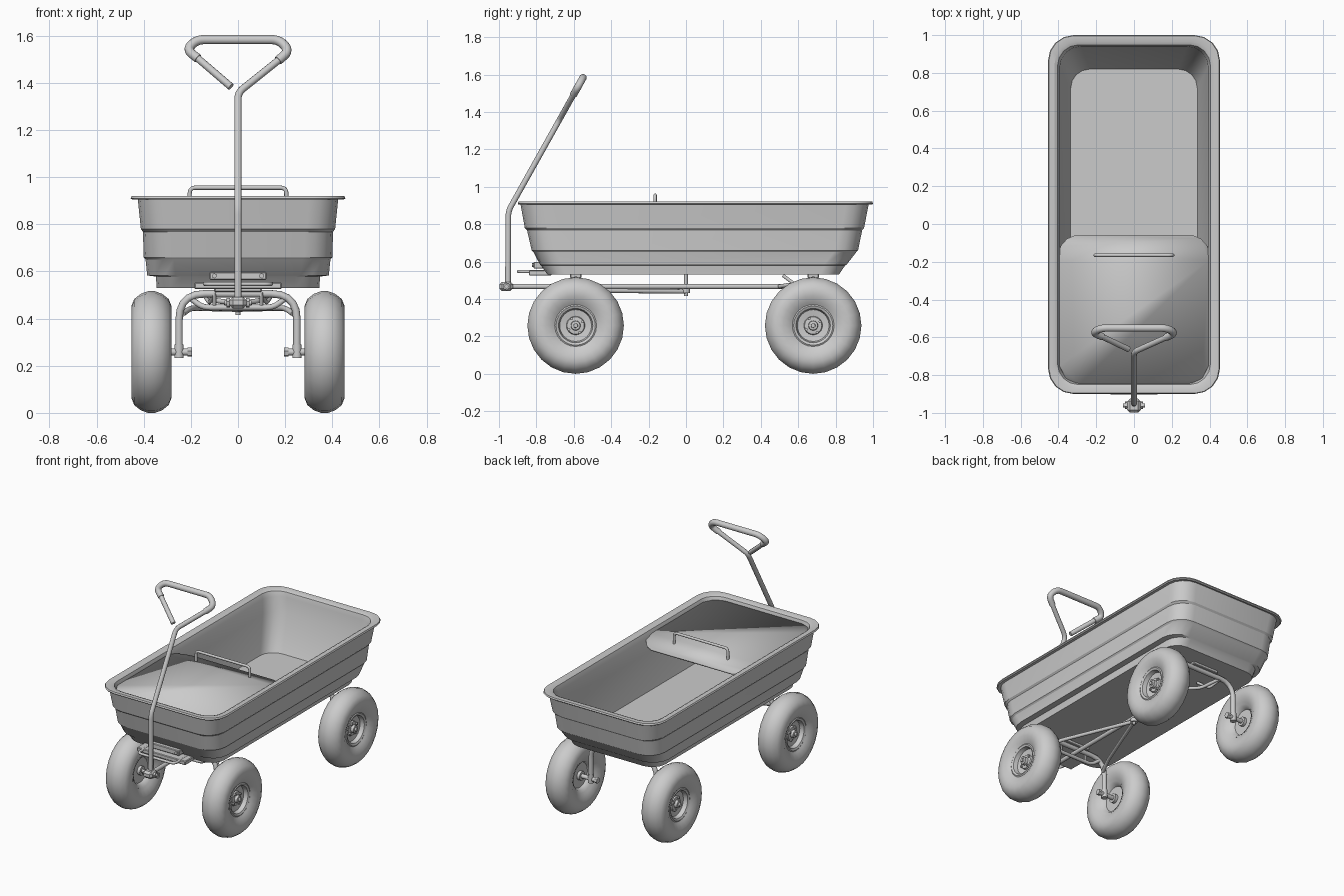
import bpy, bmesh, math
from mathutils import Vector, Matrix

if "Cube" in bpy.data.objects:
    bpy.data.objects.remove(bpy.data.objects["Cube"])


def finish(bm, name, angle=35):
    bmesh.ops.recalc_face_normals(bm, faces=bm.faces)
    me = bpy.data.meshes.new(name)
    bm.to_mesh(me)
    bm.free()
    ob = bpy.data.objects.new(name, me)
    bpy.context.collection.objects.link(ob)
    bpy.ops.object.select_all(action='DESELECT')
    ob.select_set(True)
    bpy.context.view_layer.objects.active = ob
    bpy.ops.object.shade_smooth_by_angle(angle=math.radians(angle))
    return ob


def bridge(bm, rings, close=False):
    n = len(rings[0])
    pairs = list(zip(rings, rings[1:])) + ([(rings[-1], rings[0])] if close else [])
    for a, b in pairs:
        for i in range(n):
            bm.faces.new((a[i], a[(i + 1) % n], b[(i + 1) % n], b[i]))


def tube(name, pts, r, fillet=0.0, sides=12, steps=5):
    """Round bar along a path, with rounded bends."""
    pts = [Vector(p) for p in pts]
    path = [pts[0]]
    for a, p, b in zip(pts, pts[1:], pts[2:]):
        u, v = (a - p), (b - p)
        f = min(fillet, u.length * .48, v.length * .48)
        s, e = p + u.normalized() * f, p + v.normalized() * f
        for k in range(steps + 1 if f > 0 else 1):
            t = k / steps
            path.append(s * (1 - t) ** 2 + p * 2 * t * (1 - t) + e * t * t)
    path.append(pts[-1])
    bm = bmesh.new()
    rings, normal = [], None
    for i, p in enumerate(path):
        d1 = (p - path[i - 1]).normalized() if i else (path[1] - p).normalized()
        d2 = (path[i + 1] - p).normalized() if i < len(path) - 1 else d1
        d = (d1 + d2).normalized()
        if normal is None:
            normal = d.orthogonal()
        normal = (normal - d * normal.dot(d)).normalized()
        side = d.cross(normal)
        rings.append([bm.verts.new(p + (normal * math.cos(q) + side * math.sin(q)) * r)
                      for q in (2 * math.pi * k / sides for k in range(sides))])
    bridge(bm, rings)
    bm.faces.new(rings[0])
    bm.faces.new(rings[-1])
    return finish(bm, name)


def box(name, lo, hi, bevel=0.004):
    bm = bmesh.new()
    lo, hi = Vector(lo), Vector(hi)
    bmesh.ops.create_cube(bm, size=1, matrix=Matrix.Translation((lo + hi) / 2)
                          @ Matrix.Diagonal((*(hi - lo), 1)))
    bmesh.ops.bevel(bm, geom=bm.edges[:], offset=bevel, segments=1, affect='EDGES')
    return finish(bm, name)


def lathe_x(name, profile, centre, side, n=24, close=False):
    """Revolve (radius, outward offset) pairs about the x axis."""
    bm = bmesh.new()
    rings = [[bm.verts.new((centre[0] + side * o, centre[1] + r * math.cos(2 * math.pi * k / n),
                            centre[2] + r * math.sin(2 * math.pi * k / n))) for k in range(n)]
             for r, o in profile]
    bridge(bm, rings, close)
    if not close:
        bm.faces.new(rings[0])
        bm.faces.new(rings[-1])
    return finish(bm, name, 40)


def rounded_ring(bm, hx, y0, y1, z, r, seg=4):
    vs = []
    for cx, cy, a0 in ((hx - r, y1 - r, 0), (r - hx, y1 - r, 90), (r - hx, y0 + r, 180), (hx - r, y0 + r, 270)):
        for k in range(seg + 1):
            a = math.radians(a0 + 90 * k / seg)
            vs.append(bm.verts.new((cx + r * math.cos(a), cy + r * math.sin(a), z)))
    return vs


# Tub: stepped outer wall, rolled rim, inner wall and floor
bm = bmesh.new()
sections = [(.345, -.74, .817, .53, .10), (.348, -.775, .85, .578, .11), (.385, -.78, .858, .583, .12),
            (.392, -.815, .91, .65, .12), (.400, -.825, .92, .66, .12), (.403, -.85, .942, .768, .12),
            (.412, -.862, .952, .78, .12), (.425, -.885, .977, .908, .12), (.448, -.895, .993, .904, .13),
            (.455, -.90, 1.0, .910, .135), (.450, -.896, .996, .920, .13), (.420, -.868, .965, .920, .115),
            (.405, -.850, .948, .912, .11), (.393, -.842, .94, .88, .11), (.386, -.83, .93, .78, .11),
            (.335, -.74, .82, .55, .10)]
rings = [rounded_ring(bm, *s) for s in sections]
bridge(bm, rings)
bm.faces.new(rings[0])
bm.faces.new(rings[-1])
finish(bm, "tub", 25)

# Front lid with a drooping rear lip
bm = bmesh.new()
outline = [(-.395, -.195, .885), (-.395, -.75, .885), (-.36, -.82, .885), (-.29, -.848, .885),
           (.29, -.848, .885), (.36, -.82, .885), (.395, -.75, .885), (.395, -.195, .885)]
deck = [bm.verts.new(p) for p in outline]
lip = [bm.verts.new(p) for p in ((.39, -.12, .865), (.355, -.08, .853), (.31, -.06, .848),
                                (-.31, -.06, .848), (-.355, -.08, .853), (-.39, -.12, .865))]
bm.faces.new(deck)
bm.faces.new([deck[0], deck[-1]] + lip)
lid = finish(bm, "front_lid", 10)
sol = lid.modifiers.new("thickness", 'SOLIDIFY')
sol.thickness = .012
sol.offset = 0
tube("lid_handle", [(-.205, -.165, .87), (-.205, -.165, .955), (.205, -.165, .955), (.205, -.165, .87)], .009, .025)

# Wheels: tyre, dished rim, hub and lug bolts
R = .258
tyre = [(.105, -.055), (.125, -.068), (.16, -.084), (.195, -.085), (.225, -.073), (.247, -.045), (R, -.015),
        (R, .015), (.247, .045), (.225, .073), (.195, .085), (.16, .084), (.125, .068), (.105, .055)]
rim = [(.095, -.05), (.112, -.06), (.112, .06), (.105, .064), (.092, .058), (.085, .03), (.05, .024), (.046, .034),
       (.026, .036), (.024, .055), (.012, .057), (.011, .068)]
rim = [(.03, -.05), (.03, -.03), (.085, -.03)] + rim
for end, wy in (("front", -.59), ("rear", .68)):
    for s, label in ((-1, "left"), (1, "right")):
        c = (s * .367, wy, R)
        tag = f"{end}_{label}"
        lathe_x(tag + "_tyre", tyre, c, s, 24, True)
        lathe_x(tag + "_rim", rim, c, s)
        for k in range(4):
            a = math.radians(30 + 90 * k)
            y, z = wy + .042 * math.cos(a), R + .042 * math.sin(a)
            tube(tag + "_lug_bolt", [(s * .39, y, z), (s * .412, y, z)], .008, sides=6)
        # Axle stub and its socket on the leg
        tube(tag + "_axle", [(s * .20, wy, R), (s * .40, wy, R)], .015)
        tube(tag + "_axle_nut", [(s * .195, wy, R), (s * .215, wy, R)], .02, sides=6)
        tube(tag + "_leg_socket", [(s * .25, wy, .232), (s * .25, wy, .29)], .02)

    # Arched axle frame
    tube(end + "_axle_arch", [(-.25, wy, .24), (-.25, wy, .505), (.25, wy, .505), (.25, wy, .24)], .016, .11)
    box(end + "_mount_plate", (-.10, wy - .03, .512), (.10, wy + .03, .535))

# Undercarriage: centre bar, steering braces, pivot pin
tube("centre_bar", [(0, -.95, .467), (0, .53, .467)], .014)
tube("pivot_pin", [(0, 0, .415), (0, 0, .535)], .01)
tube("pivot_collar", [(0, 0, .432), (0, 0, .456)], .022)
tube("front_cross_bar", [(-.2, -.585, .485), (-.15, -.60, .447), (.15, -.60, .447), (.2, -.585, .485)], .012, .04)
for s in (-1, 1):
    tube("steering_brace", [(s * .235, -.585, .42), (s * .20, -.50, .445), (0, 0, .44)], .012, .06)
    tube("rear_brace", [(s * .02, .5, .467), (s * .09, .55, .475), (s * .13, .68, .495)], .011, .03)
    tube("rear_stay", [(s * .09, .52, .525), (s * .12, .60, .465), (s * .14, .68, .495)], .009, .02)
    tube("cross_bar_bolt", [(s * .10, -.60, .445), (s * .10, -.60, .51)], .009, sides=6)

# Front latch below the tub
box("latch_plate", (-.185, -.84, .525), (.185, -.72, .553))
box("latch_bracket", (-.12, -.815, .563), (.12, -.76, .598))
tube("latch_lever", [(-.14, -.74, .547), (-.14, -.895, .547), (.14, -.895, .547), (.14, -.74, .547)], .009, .03)
for s in (-1, 1):
    tube("latch_bolt", [(s * .10, -.823, .581), (s * .10, -.77, .581)], .011, sides=6)

# Pull handle: upright, sloping pole and triangular grip
def on_slope(x, z):
    return (x, -.95 + (z - .87) * .56, z)


tube("pull_pole", [(0, -.952, .45), (0, -.95, .87), on_slope(0, 1.358), on_slope(.19, 1.51)], .0155, .03)
tube("pull_return", [on_slope(-.03, 1.383), on_slope(-.19, 1.52)], .0155)
tube("pull_grip", [on_slope(.17, 1.494), on_slope(.218, 1.535), on_slope(.175, 1.583),
                   on_slope(-.175, 1.583), on_slope(-.218, 1.54), on_slope(-.17, 1.503)], .02, .045)
# Handle joint
box("handle_joint", (-.036, -.998, .443), (.036, -.925, .492), .014)
tube("joint_bolt", [(-.058, -.96, .467), (.058, -.96, .467)], .011)
for s in (-1, 1):
    tube("joint_nut", [(s * .034, -.96, .467), (s * .048, -.96, .467)], .02, sides=6)
